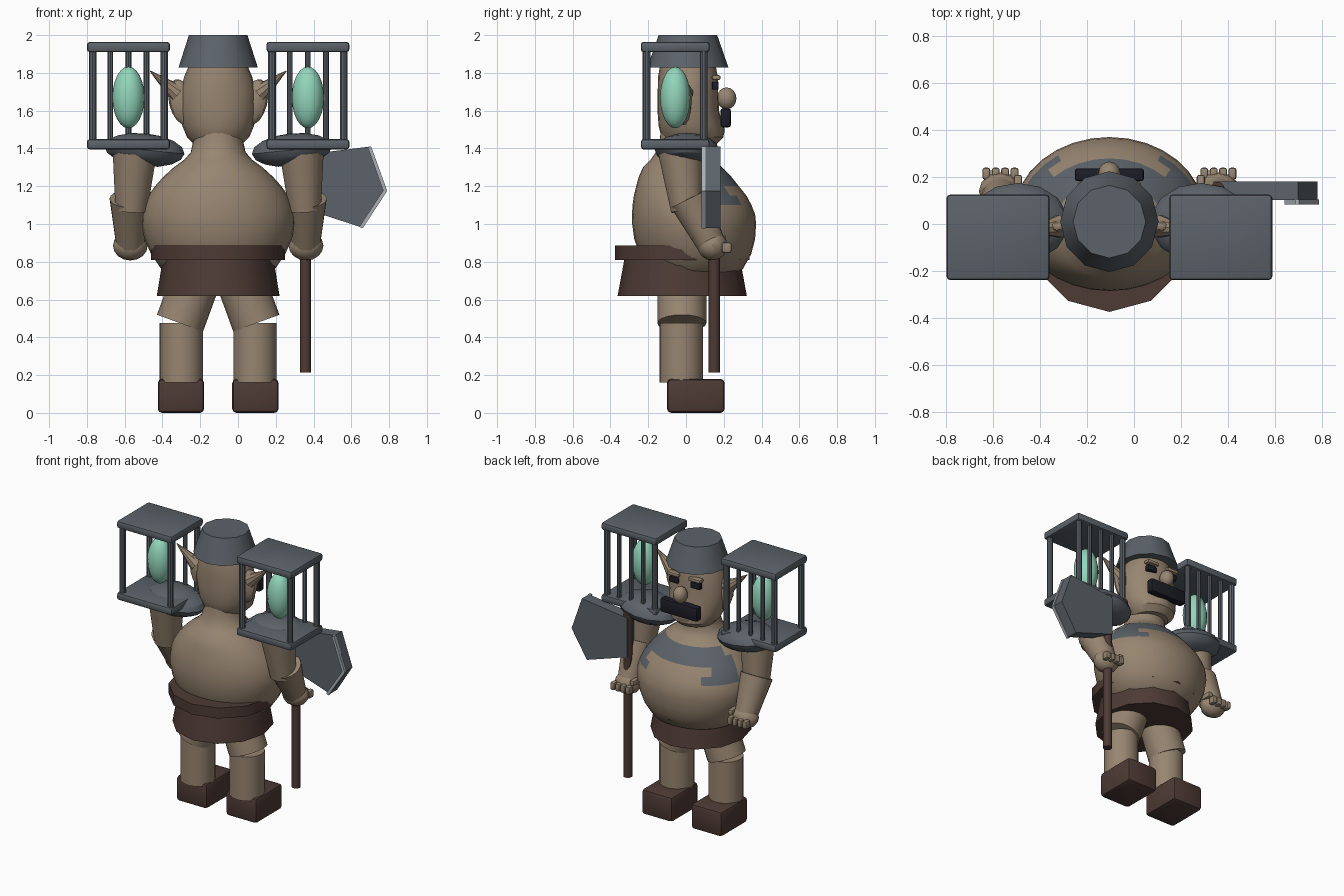
import bpy, bmesh, math
from mathutils import Vector, Matrix

old = bpy.data.objects.get("Cube")
if old:
    bpy.data.objects.remove(old, do_unlink=True)

CX = -0.105  # body axis
made = []


def material(name, rgb):
    m = bpy.data.materials.new(name)
    m.use_nodes = True
    m.diffuse_color = (*rgb, 1)
    m.node_tree.nodes["Principled BSDF"].inputs["Base Color"].default_value = (*rgb, 1)
    return m


SKIN = material("tan skin", (0.31, 0.235, 0.165))
BROWN = material("dark brown leather", (0.075, 0.043, 0.035))
METAL = material("slate metal", (0.105, 0.123, 0.142))
EDGE = material("pale steel", (0.40, 0.43, 0.46))
GREEN = material("mint crystal", (0.29, 0.67, 0.50))
BLACK = material("black hair", (0.012, 0.012, 0.02))


def finish(name, bm, *mats):
    bmesh.ops.recalc_face_normals(bm, faces=bm.faces)
    me = bpy.data.meshes.new(name)
    bm.to_mesh(me)
    bm.free()
    for m in mats:
        me.materials.append(m)
    ob = bpy.data.objects.new(name, me)
    bpy.context.collection.objects.link(ob)
    made.append(ob)
    return ob


def box(name, center, size, mat, bevel=0.0, rot=None):
    bm = bmesh.new()
    bmesh.ops.create_cube(bm, size=1, matrix=Matrix.Diagonal((*size, 1)))
    if bevel:
        bmesh.ops.bevel(bm, geom=bm.edges[:], offset=bevel, segments=2, profile=0.5, affect='EDGES')
    if rot:
        bm.transform(rot)
    bm.transform(Matrix.Translation(center))
    return finish(name, bm, mat)


def ball(name, center, radii, mat, seg=16, rings=10, rot=None):
    bm = bmesh.new()
    bmesh.ops.create_uvsphere(bm, u_segments=seg, v_segments=rings, radius=1,
                              matrix=Matrix.Diagonal((*radii, 1)))
    if rot:
        bm.transform(rot)
    bm.transform(Matrix.Translation(center))
    return finish(name, bm, mat)


def tube(name, a, b, r1, r2, mat, seg=20):
    a, b = Vector(a), Vector(b)
    d = b - a
    bm = bmesh.new()
    bmesh.ops.create_cone(bm, cap_ends=True, segments=seg, radius1=r1, radius2=r2, depth=d.length)
    bm.transform(Matrix.Translation((a + b) / 2) @ d.to_track_quat('Z', 'Y').to_matrix().to_4x4())
    return finish(name, bm, mat)


def loft(name, rings, seg, *mats):
    """Stack of ellipses on the body axis: (z, y centre, x radius, y radius)."""
    bm = bmesh.new()
    loops = []
    for z, y, rx, ry in rings:
        loops.append([bm.verts.new((CX + rx * math.sin(math.tau * i / seg),
                                    y - ry * math.cos(math.tau * i / seg), z)) for i in range(seg)])
    for lo, hi in zip(loops, loops[1:]):
        for i in range(seg):
            j = (i + 1) % seg
            bm.faces.new((lo[i], lo[j], hi[j], hi[i]))
    bm.faces.new(loops[0][::-1])
    bm.faces.new(loops[-1])
    return finish(name, bm, *mats)


# Torso with big belly, metal chest guard coloured by face position
profile = [(0.70, 0.03, 0.20, 0.17), (0.76, 0.05, 0.30, 0.25), (0.84, 0.05, 0.355, 0.295),
           (0.92, 0.046, 0.39, 0.32), (1.0, 0.043, 0.406, 0.328), (1.05, 0.04, 0.404, 0.326),
           (1.10, 0.032, 0.392, 0.315), (1.15, 0.022, 0.37, 0.298), (1.20, 0.008, 0.335, 0.272),
           (1.25, -0.005, 0.29, 0.245), (1.30, -0.018, 0.235, 0.21), (1.34, -0.022, 0.18, 0.165),
           (1.38, -0.02, 0.145, 0.14), (1.44, -0.01, 0.132, 0.13), (1.52, 0.0, 0.13, 0.13)]
torso = loft("torso", profile, 32, SKIN, METAL)
for f in torso.data.polygons:
    c = f.center
    dx = abs(c.x - CX)
    low = 1.19 if dx < 0.24 else 1.09
    if c.y > 0.06 and low < c.z < 1.31:
        f.material_index = 1

# Skirt and belt
loft("skirt", [(0.62, -0.02, 0.325, 0.342), (0.82, -0.02, 0.292, 0.305)], 12, BROWN)
loft("belt", [(0.81, -0.02, 0.355, 0.355), (0.885, -0.02, 0.355, 0.355)], 12, BROWN)

# Head, jaw, nose, moustache and cap
loft("head", [(1.42, 0.03, 0.125, 0.13), (1.46, 0.035, 0.165, 0.165), (1.52, 0.025, 0.19, 0.17),
              (1.60, 0.012, 0.203, 0.163), (1.70, 0.01, 0.20, 0.16), (1.78, 0.01, 0.18, 0.158),
              (1.85, 0.01, 0.15, 0.145)], 24, SKIN)
ball("chin", (CX, 0.115, 1.495), (0.11, 0.09, 0.075), SKIN)
ball("nose", (CX, 0.215, 1.665), (0.048, 0.052, 0.058), SKIN, 12, 8)
box("moustache", (CX, 0.21, 1.562), (0.295, 0.055, 0.10), BLACK, 0.012)
loft("cap", [(1.828, 0.01, 0.21, 0.215), (2.0, 0.01, 0.155, 0.155)], 12, METAL)

for s, side in ((1, "left"), (-1, "right")):
    def P(dx, y, z):
        return Vector((CX + s * dx, y, z))

    # Face details and ears
    box(side + "_eye", P(0.085, 0.155, 1.732), (0.075, 0.035, 0.042), BLACK, 0.006)
    box(side + "_brow", P(0.085, 0.16, 1.775), (0.095, 0.045, 0.025), SKIN, 0.008)
    ball(side + "_ear", P(0.195, -0.01, 1.645), (0.065, 0.04, 0.125), SKIN, 12, 8,
         Matrix.Rotation(s * 0.25, 4, 'Y'))
    tube(side + "_ear_tip", P(0.215, -0.01, 1.69), P(0.36, -0.03, 1.81), 0.05, 0.003, SKIN, 10)

    # Legs and boots
    tube(side + "_thigh", P(0.202, -0.022, 0.475), P(0.12, -0.022, 0.70), 0.13, 0.13, SKIN)
    tube(side + "_shin", P(0.195, -0.025, 0.16), P(0.195, -0.025, 0.475), 0.115, 0.115, SKIN)
    box(side + "_boot", P(0.197, 0.052, 0.09), (0.245, 0.305, 0.18), BROWN, 0.022)

    # Arms and hands
    tube(side + "_upper_arm", P(0.442, -0.03, 1.38), P(0.46, 0.005, 1.07), 0.118, 0.085, SKIN)
    tube(side + "_forearm", P(0.468, 0.015, 1.135), P(0.465, 0.135, 0.89), 0.107, 0.075, SKIN)
    ball(side + "_hand", P(0.465, 0.14, 0.885), (0.092, 0.08, 0.078), SKIN, 12, 8)
    for i in range(4):
        box(side + "_finger", P(0.405 + i * 0.04, 0.215, 0.875), (0.034, 0.05, 0.055), SKIN, 0.01)
    box(side + "_thumb", P(0.39, 0.17, 0.92), (0.035, 0.08, 0.04), SKIN, 0.01)

    # Shoulder pad: faceted dish tilted outward
    tilt = Matrix.Rotation(-s * 0.10, 4, 'Y')
    ball(side + "_shoulder_pad", P(0.39, 0.005, 1.392), (0.218, 0.17, 0.088), METAL, 14, 8, tilt)

    # Cage with crystal; the face side carries the extra bars
    for z, level in ((1.422, "floor"), (1.937, "roof")):
        box(side + "_cage_" + level, P(0.475, -0.057, z), (0.44, 0.365, 0.055), METAL, 0.016)
    for dx in (-0.19, 0.19):
        for y in (-0.208, 0.094):
            tube(side + "_cage_post", P(0.475 + dx, y, 1.43), P(0.475 + dx, y, 1.93), 0.021, 0.021, METAL, 10)
    for dx in (-0.096, 0, 0.096):
        tube(side + "_cage_bar", P(0.475 + dx, 0.094, 1.43), P(0.475 + dx, 0.094, 1.93), 0.015, 0.015, METAL, 8)
    ball(side + "_crystal", P(0.475, -0.057, 1.67), (0.085, 0.08, 0.163), GREEN, 12, 12)

# Axe: shaft, angular head and pale cutting edge
tube("axe_shaft", (0.357, 0.15, 0.215), (0.357, 0.15, 1.385), 0.03, 0.03, BROWN, 12)


def slab(name, points, y0, y1, mat):
    bm = bmesh.new()
    face = bm.faces.new([bm.verts.new((x, y0, z)) for x, z in points])
    new = bmesh.ops.extrude_face_region(bm, geom=[face])["geom"]
    bmesh.ops.translate(bm, vec=(0, y1 - y0, 0), verts=[v for v in new if isinstance(v, bmesh.types.BMVert)])
    return finish(name, bm, mat)


slab("axe_head", [(0.34, 1.365), (0.70, 1.41), (0.782, 1.175), (0.66, 0.98), (0.34, 1.085)],
     0.102, 0.182, METAL)
slab("axe_edge", [(0.705, 1.41), (0.79, 1.175), (0.66, 0.977), (0.642, 0.985), (0.768, 1.177), (0.686, 1.408)],
     0.083, 0.104, EDGE)

# Smooth rounded parts, keep hard edges
bpy.ops.object.select_all(action='DESELECT')
for ob in made:
    ob.select_set(True)
bpy.context.view_layer.objects.active = made[0]
bpy.ops.object.shade_smooth_by_angle(angle=math.radians(32))
